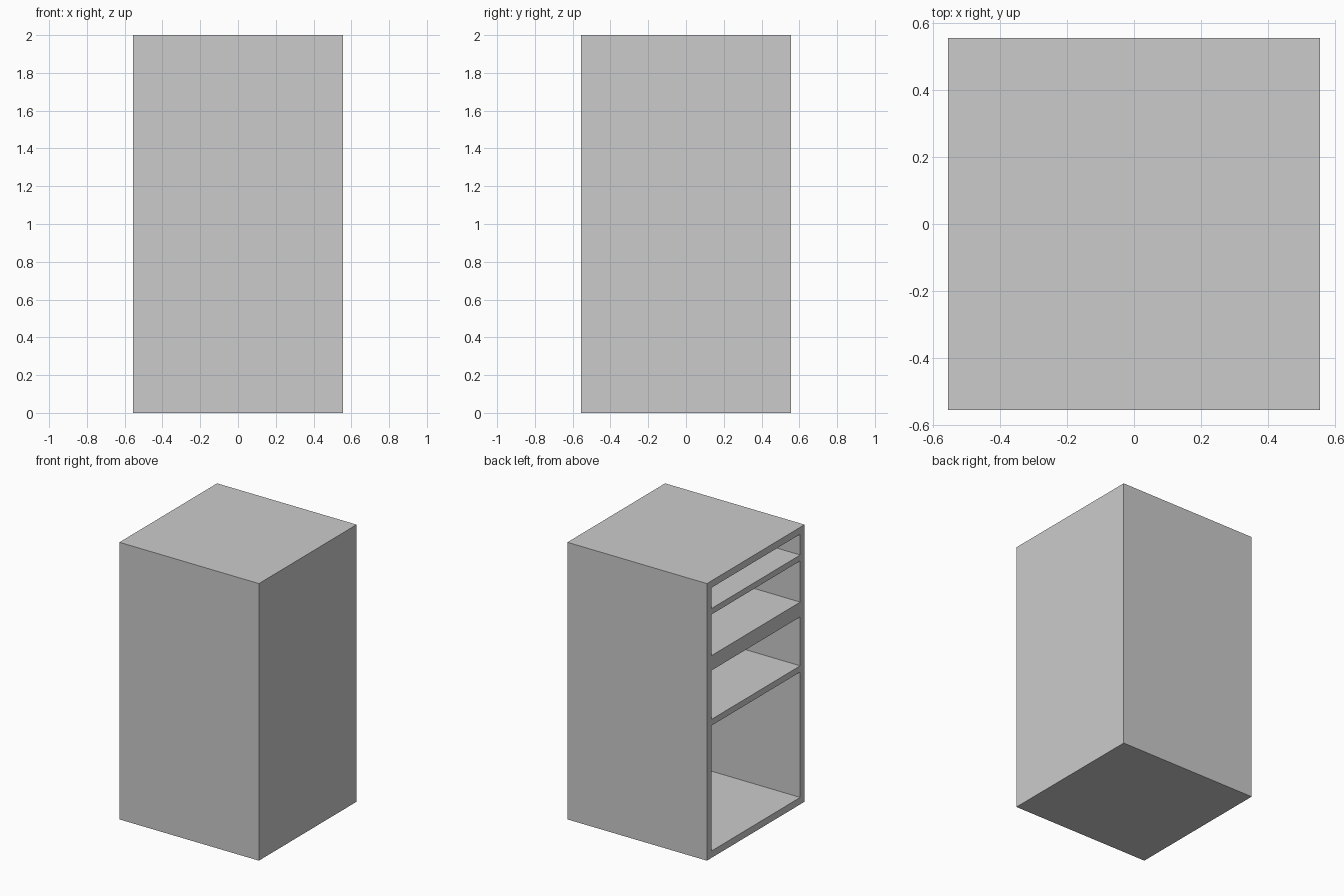
import bpy

if "Cube" in bpy.data.objects:
    bpy.data.objects.remove(bpy.data.objects["Cube"])

HALF = 0.557      # half of the square footprint
HEIGHT = 2.0
WALL = 0.05       # side, back, top and bottom board thickness
# Bottom and top height of each open compartment
BAYS = [(0.05, 0.955), (1.0, 1.353), (1.46, 1.757), (1.80, 1.95)]


def box(name, lo, hi):
    """Axis-aligned box between two corners."""
    centre = [(a + b) / 2 for a, b in zip(lo, hi)]
    bpy.ops.mesh.primitive_cube_add(size=1, location=centre)
    ob = bpy.context.object
    ob.name = name
    ob.scale = [b - a for a, b in zip(lo, hi)]
    bpy.ops.object.transform_apply(location=True, rotation=False, scale=True)
    return ob


# Cabinet body
cabinet = box("cabinet", (-HALF, -HALF, 0), (HALF, HALF, HEIGHT))

# Compartments, open towards -x and closed on every other side
for i, (z0, z1) in enumerate(BAYS):
    cutter = box(f"compartment_cutter_{i + 1}",
                 (-HALF - 0.1, -HALF + WALL, z0),
                 (HALF - WALL, HALF - WALL, z1))
    cutter.hide_render = True
    mod = cabinet.modifiers.new(f"compartment_{i + 1}", 'BOOLEAN')
    mod.operation = 'DIFFERENCE'
    mod.solver = 'EXACT'
    mod.object = cutter
    bpy.context.view_layer.objects.active = cabinet
    bpy.ops.object.modifier_apply(modifier=mod.name)
    bpy.data.objects.remove(cutter)
